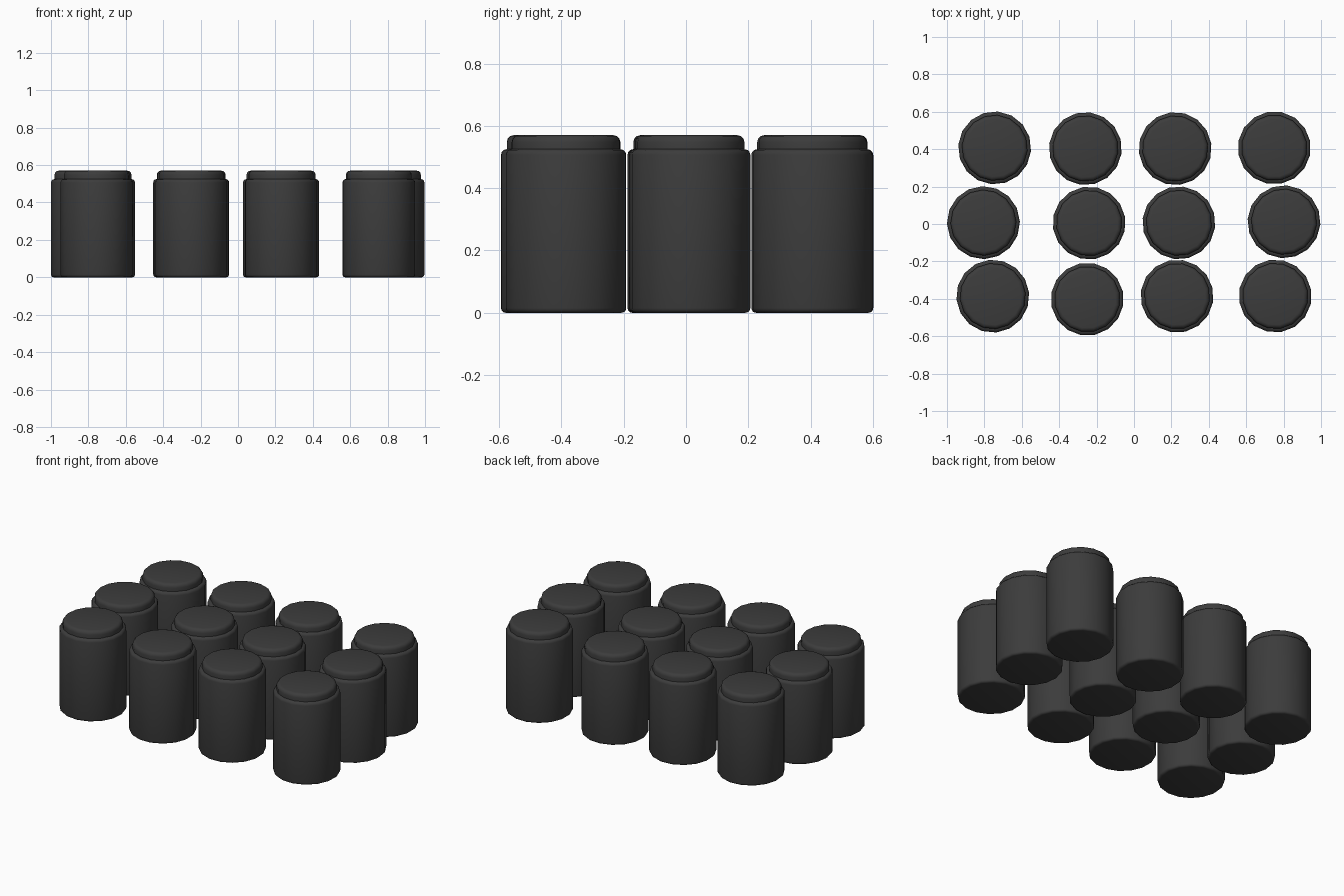
import bpy, bmesh, math, random

if "Cube" in bpy.data.objects:
    bpy.data.objects.remove(bpy.data.objects["Cube"])

random.seed(4)
SIDES = 16

dark = bpy.data.materials.new("dark_grey")
dark.diffuse_color = (0.045, 0.045, 0.045, 1)
dark.use_nodes = True
dark.node_tree.nodes["Principled BSDF"].inputs["Base Color"].default_value = dark.diffuse_color


def rounded(r, z, rad, a0, steps=3):
    """Quarter-circle of profile points around centre (r, z), starting at angle a0."""
    return [(r + rad * math.cos(a0 + i * math.pi / 2 / steps),
             z + rad * math.sin(a0 + i * math.pi / 2 / steps)) for i in range(steps + 1)]


# Canister profile: rounded foot, straight wall, rounded shoulder, narrower rounded lid
profile = (rounded(0.180, 0.015, 0.015, -math.pi / 2)
           + rounded(0.177, 0.507, 0.018, 0)
           + [(0.176, 0.525)]
           + rounded(0.154, 0.548, 0.022, 0))


def canister_mesh():
    bm = bmesh.new()
    rings = []
    for r, z in profile:
        rings.append([bm.verts.new((r * math.cos(2 * math.pi * k / SIDES),
                                    r * math.sin(2 * math.pi * k / SIDES), z))
                      for k in range(SIDES)])
    for a, b in zip(rings, rings[1:]):
        for k in range(SIDES):
            j = (k + 1) % SIDES
            bm.faces.new((a[k], a[j], b[j], b[k]))
    bm.faces.new(rings[0][::-1])
    bm.faces.new(rings[-1])
    bmesh.ops.remove_doubles(bm, verts=bm.verts, dist=0.0005)
    bmesh.ops.recalc_face_normals(bm, faces=bm.faces)
    me = bpy.data.meshes.new("canister")
    bm.to_mesh(me)
    bm.free()
    me.materials.append(dark)
    return me


mesh = canister_mesh()

# Slightly uneven rows of canisters, back to front
rows = [
    [(-0.745, 0.407), (-0.26, 0.403), (0.22, 0.403), (0.75, 0.407)],
    [(-0.805, 0.007), (-0.24, 0.005), (0.24, 0.006), (0.802, 0.012)],
    [(-0.755, -0.386), (-0.25, -0.402), (0.23, -0.386), (0.755, -0.385)],
]
objs = []
for i, row in enumerate(rows):
    for j, (x, y) in enumerate(row):
        ob = bpy.data.objects.new(f"canister_{i + 1}_{j + 1}", mesh)
        ob.location = (x, y, 0)
        ob.rotation_euler.z = random.uniform(0, math.tau)
        bpy.context.collection.objects.link(ob)
        objs.append(ob)

# Smooth shading with sharp creases at the lid seam
bpy.ops.object.select_all(action='DESELECT')
objs[0].select_set(True)
bpy.context.view_layer.objects.active = objs[0]
bpy.ops.object.shade_smooth_by_angle(angle=math.radians(40))
